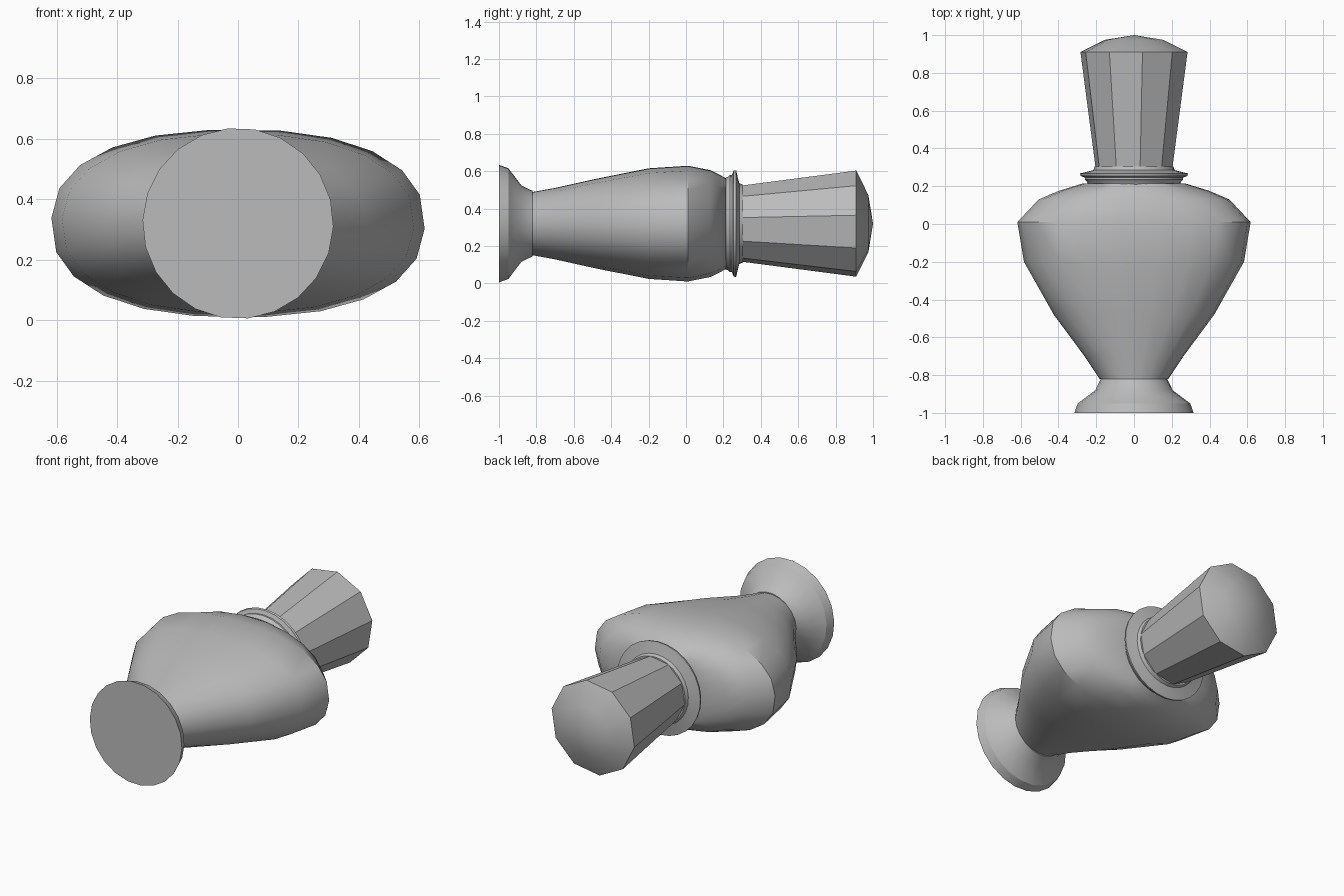
import bpy, bmesh, math

if "Cube" in bpy.data.objects:
    bpy.data.objects.remove(bpy.data.objects["Cube"])

AXIS_Z = 0.32  # height of the bottle's long axis, which runs along y

grey = bpy.data.materials.new("plain grey")
grey.diffuse_color = (0.5, 0.5, 0.5, 1)
grey.use_nodes = True
grey.node_tree.nodes["Principled BSDF"].inputs["Base Color"].default_value = grey.diffuse_color


def power(v, e):
    return math.copysign(abs(v) ** e, v)


def loft(name, rings, sides, turn, smooth_angle=30):
    """Loft rings of (y, x radius, z radius, roundness) along y; zero radius is a tip."""
    bm = bmesh.new()
    loops = []
    for y, rx, rz, n in rings:
        if rx == 0:
            loops.append([bm.verts.new((0, y, AXIS_Z))])
            continue
        loop = []
        for i in range(sides):
            a = math.radians(turn) + math.tau * i / sides
            x = rx * power(math.cos(a), 2 / n)
            z = rz * power(math.sin(a), 2 / n)
            loop.append(bm.verts.new((x, y, AXIS_Z + z)))
        loops.append(loop)
    for a, b in zip(loops, loops[1:]):
        for i in range(sides):
            j = (i + 1) % sides
            if len(a) == 1:
                bm.faces.new((a[0], b[i], b[j]))
            elif len(b) == 1:
                bm.faces.new((a[i], a[j], b[0]))
            else:
                bm.faces.new((a[i], a[j], b[j], b[i]))
    bmesh.ops.recalc_face_normals(bm, faces=bm.faces)
    mesh = bpy.data.meshes.new(name)
    bm.to_mesh(mesh)
    bm.free()
    mesh.materials.append(grey)
    obj = bpy.data.objects.new(name, mesh)
    bpy.context.collection.objects.link(obj)
    bpy.ops.object.select_all(action='DESELECT')
    obj.select_set(True)
    bpy.context.view_layer.objects.active = obj
    bpy.ops.object.shade_smooth_by_angle(angle=math.radians(smooth_angle))
    return obj


def round_rings(profile):
    return [(y, r, r, 2) for y, r in profile]


# Flared foot with a flat round base
loft("foot", round_rings([(-1, 0), (-1, 0.316), (-0.95, 0.298), (-0.88, 0.205),
                          (-0.82, 0.176), (-0.82, 0)]), 22, -2)

# Flattened oval body with broad shoulders
loft("body", [(-0.82, 0, 0, 2), (-0.82, 0.182, 0.17, 2), (-0.7, 0.262, 0.192, 2.05),
              (-0.48, 0.425, 0.241, 2.2), (-0.2, 0.583, 0.297, 2.3),
              (0.01, 0.618, 0.311, 2.35), (0.13, 0.505, 0.287, 2.2),
              (0.175, 0.40, 0.265, 2.1), (0.215, 0.27, 0.243, 2),
              (0.215, 0, 0, 2)], 22, -2, 32)

# Ringed collar around the neck
loft("collar", round_rings([(0.2, 0), (0.2, 0.24), (0.225, 0.25), (0.235, 0.26),
                            (0.245, 0.26), (0.255, 0.283), (0.268, 0.286),
                            (0.276, 0.25), (0.285, 0.216), (0.305, 0.208),
                            (0.305, 0)]), 28, -2)

# Faceted stopper with a shallow domed end
loft("stopper", round_rings([(0.29, 0), (0.29, 0.205), (0.91, 0.287),
                             (0.975, 0.155), (1.0, 0)]), 10, 9)
